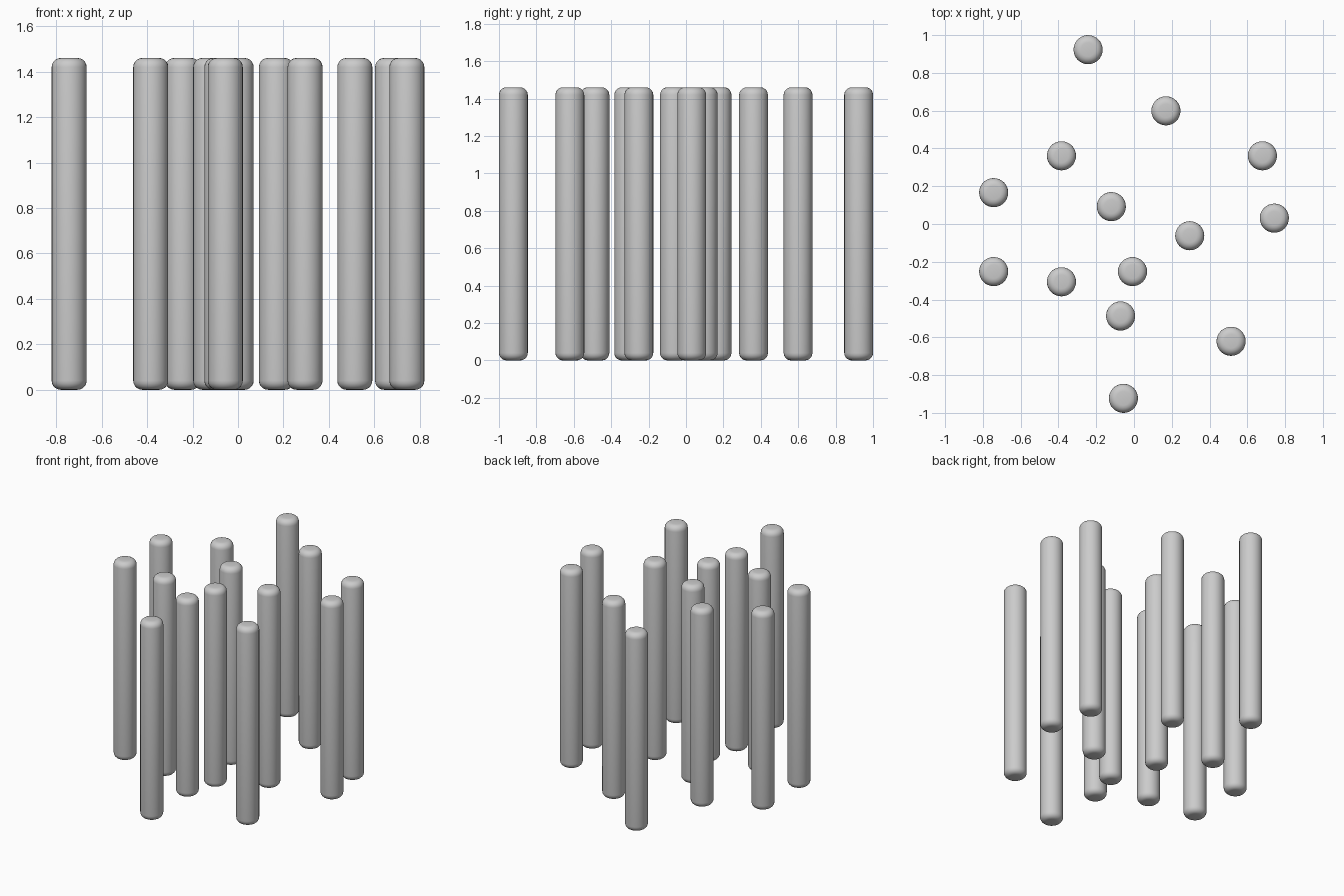
import bpy, bmesh, math

if "Cube" in bpy.data.objects:
    bpy.data.objects.remove(bpy.data.objects["Cube"])

RADIUS, HEIGHT, ROUND = 0.077, 1.46, 0.04
SIDES, STEPS = 32, 5

# Rod positions seen from above
SPOTS = [(-0.243, 0.923), (0.169, 0.599), (-0.384, 0.361), (0.68, 0.361),
         (-0.743, 0.166), (-0.12, 0.092), (0.743, 0.031), (0.295, -0.062),
         (-0.743, -0.252), (-0.384, -0.306), (-0.008, -0.252),
         (-0.071, -0.487), (0.514, -0.621), (-0.056, -0.923)]


def rod_mesh():
    """Upright cylinder with rounded rims at both ends."""
    bm = bmesh.new()
    bmesh.ops.create_cone(bm, cap_ends=True, segments=SIDES,
                          radius1=RADIUS, radius2=RADIUS, depth=HEIGHT)
    bmesh.ops.translate(bm, verts=bm.verts, vec=(0, 0, HEIGHT / 2))
    rims = [e for e in bm.edges
            if abs(e.verts[0].co.z - e.verts[1].co.z) < 1e-5]
    bmesh.ops.bevel(bm, geom=rims, offset=ROUND, segments=STEPS,
                    profile=0.5, affect='EDGES')
    for f in bm.faces:
        f.smooth = True
    mesh = bpy.data.meshes.new("rod")
    bm.to_mesh(mesh)
    bm.free()
    return mesh


# Scattered cluster of identical rods
mesh = rod_mesh()
for i, (x, y) in enumerate(SPOTS, 1):
    rod = bpy.data.objects.new(f"rod_{i:02d}", mesh)
    rod.location = (x, y, 0)
    bpy.context.collection.objects.link(rod)
